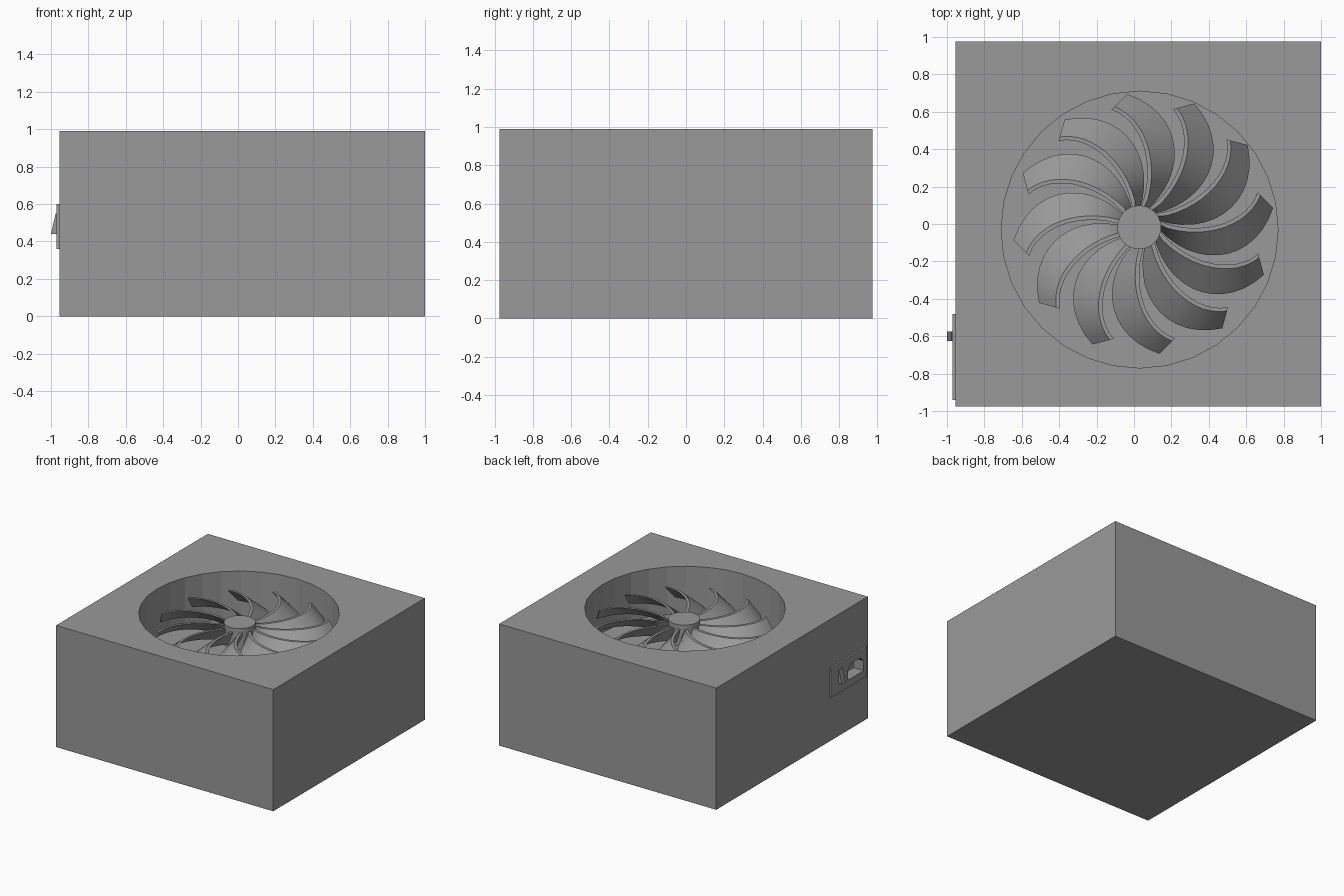
import bpy, bmesh, math
from mathutils import Vector as V, Matrix
from mathutils.geometry import interpolate_bezier

if "Cube" in bpy.data.objects:
    bpy.data.objects.remove(bpy.data.objects["Cube"])

FAN = V((0.03, -0.03, 0))
PIVOT = V((0.05, 0.0, 0))      # blade ring sits slightly off the well centre
HUB = V((0.028, -0.018, 0))

dark = bpy.data.materials.new('dark_grey')
dark.diffuse_color = (0.32, 0.32, 0.32, 1)
dark.use_nodes = True
dark.node_tree.nodes["Principled BSDF"].inputs["Base Color"].default_value = dark.diffuse_color


def make(name, bm):
    bmesh.ops.recalc_face_normals(bm, faces=bm.faces[:])
    me = bpy.data.meshes.new(name)
    bm.to_mesh(me)
    bm.free()
    me.materials.append(dark)
    ob = bpy.data.objects.new(name, me)
    bpy.context.collection.objects.link(ob)
    return ob


def box(name, x, y, z):
    bm = bmesh.new()
    bmesh.ops.create_cube(bm, size=1)
    for v in bm.verts:
        v.co = V([(a + b) / 2 + (b - a) * c for (a, b), c in zip((x, y, z), v.co)])
    return make(name, bm)


def cylinder(name, centre, r, z0, z1, sides):
    bm = bmesh.new()
    bmesh.ops.create_cone(bm, cap_ends=True, segments=sides, radius1=r, radius2=r, depth=z1 - z0,
                          matrix=Matrix.Translation(centre + V((0, 0, (z0 + z1) / 2))))
    return make(name, bm)


def prism(name, pts, offset):
    bm = bmesh.new()
    face = bm.faces.new([bm.verts.new(p) for p in pts])
    ext = bmesh.ops.extrude_face_region(bm, geom=[face], use_keep_orig=True)
    bmesh.ops.translate(bm, vec=offset, verts=[v for v in ext['geom'] if isinstance(v, bmesh.types.BMVert)])
    return make(name, bm)


def cut(ob, cutter):
    m = ob.modifiers.new('cut', 'BOOLEAN')
    m.operation = 'DIFFERENCE'
    m.solver = 'EXACT'
    m.object = cutter
    bpy.context.view_layer.objects.active = ob
    bpy.ops.object.modifier_apply(modifier=m.name)


# housing with round fan well
case = box('housing', (-0.955, 1.0), (-0.975, 0.975), (0, 0.99))
well = cylinder('well_cutter', FAN, 0.74, 0.60, 1.2, 32)
cut(case, well)

# side plate with chamfered socket opening
plate = box('socket_plate', (-0.97, -0.955), (-0.94, -0.48), (0.36, 0.60))
outline = [(-0.90, 0.42), (-0.70, 0.42), (-0.70, 0.50), (-0.74, 0.54), (-0.86, 0.54), (-0.90, 0.50)]
socket = prism('socket_cutter', [(-1.05, y, z) for y, z in outline], (0.17, 0, 0))
cut(plate, socket)
cut(case, socket)
for c in (well, socket):
    bpy.data.objects.remove(c)

# rocker switch wedge
prism('rocker_switch', [(-0.965, -0.625, 0.44), (-1.0, -0.625, 0.44), (-0.975, -0.625, 0.55),
                        (-0.965, -0.625, 0.55)], (0, 0.05, 0))

# fan hub
cylinder('fan_hub', HUB, 0.117, 0.74, 0.915, 32)

# curved, sloping fan blades
STEPS, BLADES = 14, 12
inner = interpolate_bezier(V((.07, .055, 0)), V((.30, .085, 0)), V((.485, .27, 0)), V((.452, .445, 0)), STEPS)
outer = interpolate_bezier(V((.07, .02, 0)), V((.37, -.085, 0)), V((.625, .11, 0)), V((.565, .412, 0)), STEPS)
top, low = V((0, 0, 0.88)), V((0, 0, 0.77))
bm = bmesh.new()
for k in range(BLADES):
    rot = Matrix.Translation(PIVOT) @ Matrix.Rotation(math.radians(1) + k * math.tau / BLADES, 4, 'Z')
    rings = []
    for a, c in zip(inner, outer):
        lip = (c - a).normalized() * min(0.022, (c - a).length * 0.45)
        section = (a + top, a + lip + top, c + low, c - lip + low)
        rings.append([bm.verts.new(rot @ p) for p in section])
    for r, s in zip(rings, rings[1:]):
        for i in range(4):
            j = (i + 1) % 4
            bm.faces.new((r[i], r[j], s[j], s[i]))
    bm.faces.new(rings[0])
    bm.faces.new(rings[-1])
blades = make('fan_blades', bm)
bpy.ops.object.select_all(action='DESELECT')
blades.select_set(True)
bpy.context.view_layer.objects.active = blades
bpy.ops.object.shade_smooth_by_angle(angle=math.radians(30))
